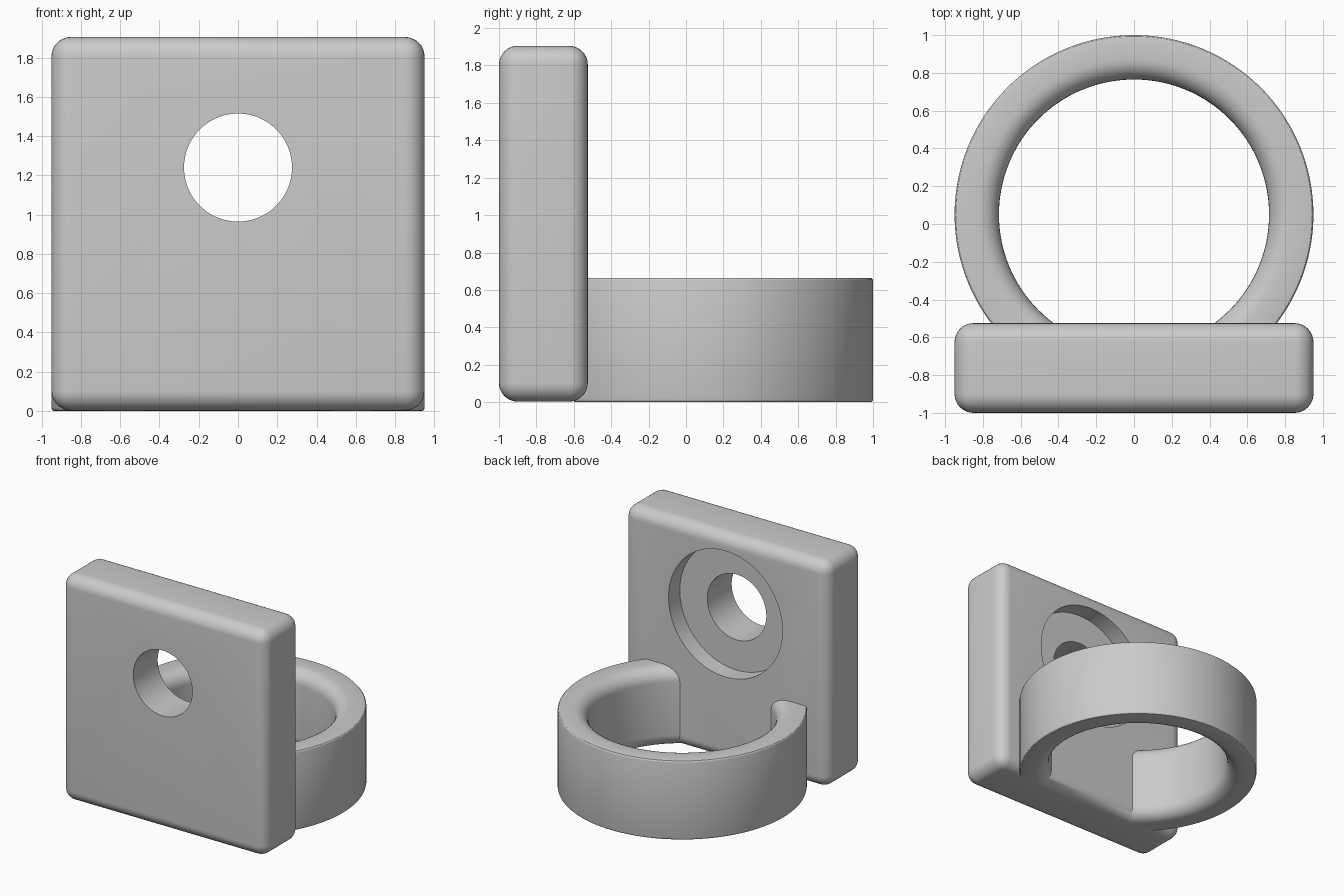
import bpy, bmesh, math
from mathutils import Matrix

cube = bpy.data.objects.get("Cube")
if cube:
    bpy.data.objects.remove(cube, do_unlink=True)

grey = bpy.data.materials.new("light grey")
grey.use_nodes = True
colour = (0.6, 0.6, 0.6, 1)
grey.diffuse_color = colour
grey.node_tree.nodes["Principled BSDF"].inputs["Base Color"].default_value = colour


def make_object(name, bm):
    bmesh.ops.recalc_face_normals(bm, faces=bm.faces)
    mesh = bpy.data.meshes.new(name)
    bm.to_mesh(mesh)
    bm.free()
    mesh.materials.append(grey)
    obj = bpy.data.objects.new(name, mesh)
    bpy.context.collection.objects.link(obj)
    return obj


def boolean(obj, cutter, operation="DIFFERENCE"):
    mod = obj.modifiers.new(operation.lower(), "BOOLEAN")
    mod.operation, mod.object, mod.solver = operation, cutter, "EXACT"
    cutter.hide_render = True
    bpy.context.view_layer.objects.active = obj
    bpy.ops.object.modifier_apply(modifier=mod.name)
    bpy.data.objects.remove(cutter, do_unlink=True)


def box(name, size, centre):
    bm = bmesh.new()
    bmesh.ops.create_cube(bm, size=1, matrix=Matrix.Translation(centre) @ Matrix.Diagonal((*size, 1)))
    return make_object(name, bm)


def drill(name, radius, y0, y1, z):
    bm = bmesh.new()
    place = Matrix.Translation((0, (y0 + y1) / 2, z)) @ Matrix.Rotation(math.pi / 2, 4, "X")
    bmesh.ops.create_cone(bm, cap_ends=True, segments=96, radius1=radius, radius2=radius,
                          depth=y1 - y0, matrix=place)
    return make_object(name, bm)


def arc(cx, cz, r, start, steps):
    # Quarter turn counter-clockwise from the start angle
    return [(cx + r * math.cos(math.radians(start + 90 * i / steps)),
             cz + r * math.sin(math.radians(start + 90 * i / steps))) for i in range(steps + 1)]


# Ring: rounded cross-section swept round a vertical axis
outer, inner, height, ring_y = 0.95, 0.715, 0.665, 0.05
big, small = 0.11, 0.015
profile = (arc(outer - small, small, small, 270, 3) + arc(outer - small, height - small, small, 0, 3)
           + arc(inner + big, height - big, big, 90, 8) + arc(inner + big, big, big, 180, 8))
bm = bmesh.new()
segments = 128
loops = []
for s in range(segments):
    a = 2 * math.pi * s / segments
    loops.append([bm.verts.new((r * math.cos(a), ring_y + r * math.sin(a), z)) for r, z in profile])
for s in range(segments):
    here, there = loops[s], loops[(s + 1) % segments]
    for i in range(len(profile)):
        j = (i + 1) % len(profile)
        bm.faces.new((here[i], there[i], there[j], here[j]))
ring = make_object("ring", bm)
boolean(ring, box("ring_trim", (3, 1, 2), (0, -1.1, 0.5)))

# Mounting plate with rounded edges
plate = box("mounting_plate", (1.9, 0.475, 1.902), (0, -0.7625, 0.954))
bevel = plate.modifiers.new("rounded_edges", "BEVEL")
bevel.width, bevel.segments = 0.1, 8
bpy.context.view_layer.objects.active = plate
bpy.ops.object.modifier_apply(modifier=bevel.name)

# Join the ring, then cut the bolt hole and its recess
boolean(plate, ring, "UNION")
boolean(plate, drill("bolt_hole", 0.275, -1.2, -0.4, 1.24))
boolean(plate, drill("bolt_recess", 0.53, -0.675, -0.4, 1.24))
plate.name = "plate_and_ring"

bpy.ops.object.select_all(action="DESELECT")
plate.select_set(True)
bpy.context.view_layer.objects.active = plate
bpy.ops.object.shade_smooth_by_angle(angle=math.radians(30))
